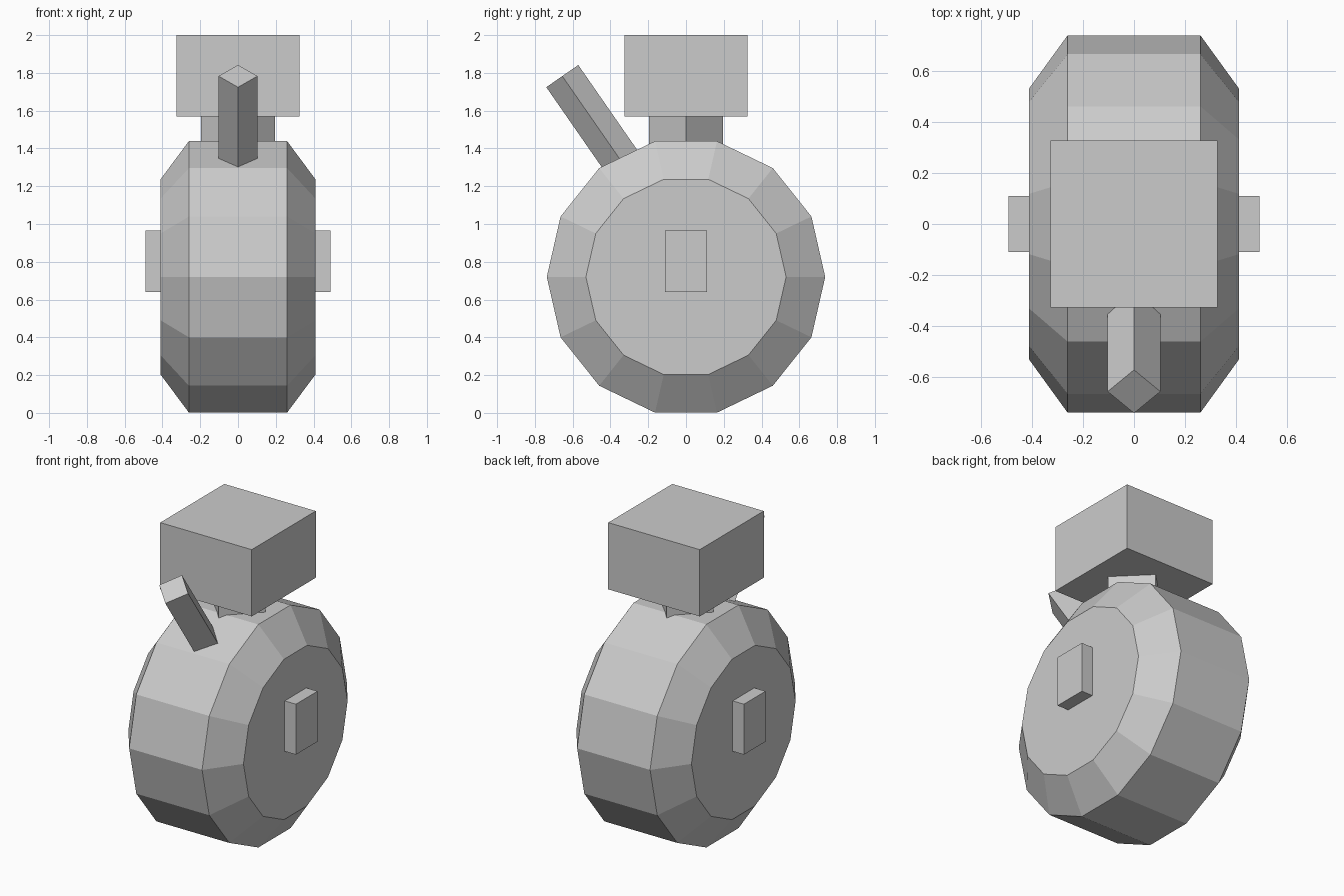
import bpy
import bmesh
from math import cos, sin, tau, pi
from mathutils import Matrix, Vector

cube = bpy.data.objects.get("Cube")
if cube:
    bpy.data.objects.remove(cube, do_unlink=True)

GREY = (0.6, 0.6, 0.6, 1.0)
mat = bpy.data.materials.new("plain grey")
mat.use_nodes = True
mat.diffuse_color = GREY
mat.node_tree.nodes["Principled BSDF"].inputs["Base Color"].default_value = GREY


def finish(name, bm):
    bmesh.ops.recalc_face_normals(bm, faces=bm.faces)
    mesh = bpy.data.meshes.new(name)
    bm.to_mesh(mesh)
    bm.free()
    mesh.materials.append(mat)
    obj = bpy.data.objects.new(name, mesh)
    bpy.context.collection.objects.link(obj)
    return obj


def box(name, center, size):
    bm = bmesh.new()
    bmesh.ops.create_cube(bm, size=1.0)
    bmesh.ops.scale(bm, vec=size, verts=bm.verts)
    bmesh.ops.translate(bm, vec=center, verts=bm.verts)
    return finish(name, bm)


def square_post(name, start, end, radius):
    """Four-sided post with its corners facing left, right, front and back."""
    start, end = Vector(start), Vector(end)
    axis = (end - start).normalized()
    side = Vector((1, 0, 0))
    across = axis.cross(side)
    bm = bmesh.new()
    corners = [side, across, -side, -across]
    low = [bm.verts.new(start + c * radius) for c in corners]
    high = [bm.verts.new(end + c * radius) for c in corners]
    bm.faces.new(low)
    bm.faces.new(high)
    for i in range(4):
        j = (i + 1) % 4
        bm.faces.new((low[i], low[j], high[j], high[i]))
    return finish(name, bm)


# Round body: chamfered drum lying along x
SIDES, CENTER_Z = 14, 0.72
bm = bmesh.new()
rings = []
for x, r in [(-0.41, 0.53), (-0.26, 0.737), (0.26, 0.737), (0.41, 0.53)]:
    rings.append([bm.verts.new((x, r * cos(tau * i / SIDES), CENTER_Z + r * sin(tau * i / SIDES)))
                  for i in range(SIDES)])
for a, b in zip(rings, rings[1:]):
    for i in range(SIDES):
        j = (i + 1) % SIDES
        bm.faces.new((a[i], a[j], b[j], b[i]))
bm.faces.new(rings[0])
bm.faces.new(rings[-1])
finish("round_body", bm)

# Side hubs
for name, s in (("left_hub", 1), ("right_hub", -1)):
    box(name, (s * 0.44, 0, 0.803), (0.1, 0.22, 0.325))

# Neck and square cap
square_post("neck", (0, 0, 1.35), (0, 0, 1.6), 0.197)
box("square_cap", (0, 0, 1.785), (0.652, 0.652, 0.43))

# Slanted front spout
square_post("slanted_spout", (0, -0.24, 1.185), (0, -0.655, 1.783), 0.103)
